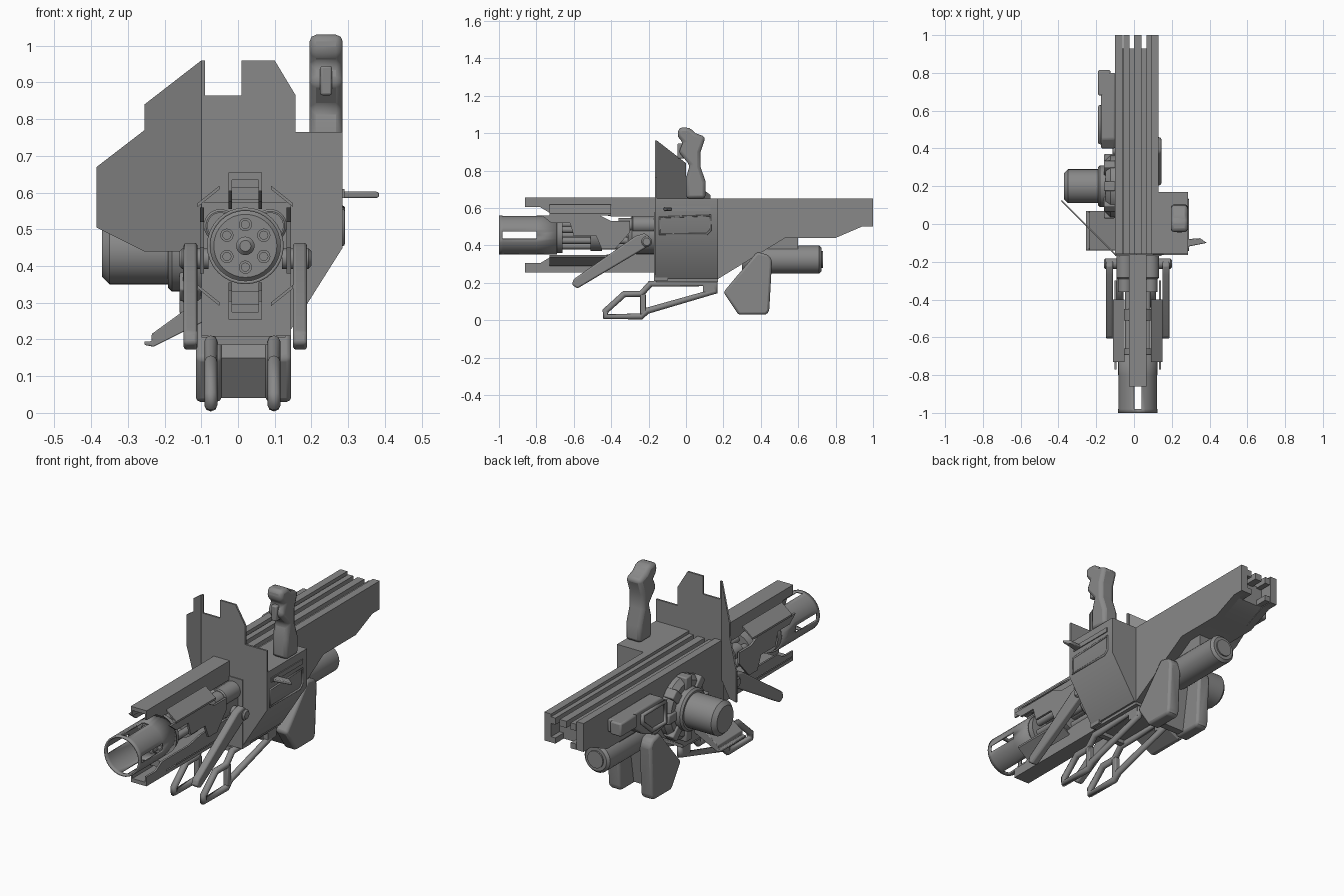
import bpy, bmesh
from math import pi, cos, sin, radians
from mathutils import Vector, Matrix

if "Cube" in bpy.data.objects:
    bpy.data.objects.remove(bpy.data.objects["Cube"])

steel = bpy.data.materials.new("grey steel")
steel.use_nodes = True
steel.diffuse_color = (.25, .25, .25, 1)
steel.node_tree.nodes["Principled BSDF"].inputs["Base Color"].default_value = steel.diffuse_color

# Shared limits of the body and the barrel axis
FRONT, BACK, REAR, MUZZLE = -.16, .17, 1, -1
TOP, BASE, TAIL = .65, .22, .5
LEFT, RIGHT, OUTER = .13, -.1, .285
AXIS_X, AXIS_Z = .02, .455
FORWARD, BACKWARD = (0, -1, 0), (0, 1, 0)


def finish(name, bm, bevel=0, solid=0):
    bmesh.ops.recalc_face_normals(bm, faces=bm.faces)
    mesh = bpy.data.meshes.new(name)
    bm.to_mesh(mesh)
    bm.free()
    mesh.materials.append(steel)
    part = bpy.data.objects.new(name, mesh)
    bpy.context.collection.objects.link(part)
    if solid:
        modifier = part.modifiers.new("Solidify", "SOLIDIFY")
        modifier.thickness, modifier.offset = solid, 0
    if bevel:
        modifier = part.modifiers.new("Bevel", "BEVEL")
        modifier.width, modifier.segments, modifier.limit_method = bevel, 2, "ANGLE"
    bpy.ops.object.select_all(action="DESELECT")
    part.select_set(True)
    bpy.context.view_layer.objects.active = part
    bpy.ops.object.shade_smooth_by_angle(angle=radians(35))
    return part


def prism(name, axis, outline, start, end, bevel=0, warp=None):
    """Extrude an outline along an axis."""
    place = {"X": lambda p, d: Vector((d, p[0], p[1])),
             "Y": lambda p, d: Vector((p[0], d, p[1])),
             "Z": lambda p, d: Vector((p[0], p[1], d))}[axis]
    bm = bmesh.new()
    near = [bm.verts.new(place(p, start)) for p in outline]
    far = [bm.verts.new(place(p, end)) for p in outline]
    bm.faces.new(near)
    bm.faces.new(far)
    for i in range(len(near)):
        bm.faces.new((near[i - 1], near[i], far[i], far[i - 1]))
    if warp:
        for vert in bm.verts:
            vert.co = warp(vert.co)
    return finish(name, bm, bevel)


def box(name, x, y, z, bevel=0):
    outline = [(x[0], y[0]), (x[1], y[0]), (x[1], y[1]), (x[0], y[1])]
    return prism(name, "Z", outline, z[0], z[1], bevel)


def slab(name, centre, half, y, z, bevel=0):
    """Box with its width given about a centre."""
    return box(name, (centre - half, centre + half), y, z, bevel)


def lathe(name, base, direction, profile, segments=32):
    """Spin (distance along axis, radius) pairs round an axis."""
    bm = bmesh.new()
    turn = Vector((0, 0, 1)).rotation_difference(Vector(direction)).to_matrix()
    angles = [2 * pi * i / segments for i in range(segments)]
    rings = [[bm.verts.new(Vector(base) + turn @ Vector((r * cos(a), r * sin(a), d))) for a in angles]
             for d, r in profile]
    for lower, upper in zip(rings, rings[1:]):
        for i in range(segments):
            bm.faces.new((lower[i - 1], lower[i], upper[i], upper[i - 1]))
    bm.faces.new(rings[0])
    bm.faces.new(rings[-1])
    return finish(name, bm)


def cylinder(name, base, direction, length, radius, chamfer=0, segments=32):
    profile = [(0, radius), (length - chamfer, radius)]
    if chamfer:
        profile.append((length, radius - chamfer))
    return lathe(name, base, direction, profile, segments)


def loop_tube(name, x, path, radius):
    """Closed round bar through (y, z) points."""
    curve = bpy.data.curves.new(name, "CURVE")
    curve.dimensions, curve.bevel_depth, curve.bevel_resolution = "3D", radius, 2
    spline = curve.splines.new("POLY")
    spline.points.add(len(path) - 1)
    for point, (y, z) in zip(spline.points, path):
        point.co = (x, y, z, 1)
    spline.use_cyclic_u = True
    curve.materials.append(steel)
    bpy.context.collection.objects.link(bpy.data.objects.new(name, curve))


# Main body: side walls with a stepped underside, a recessed core and ribs on top
belly = [(.8, .44), (.53, .44), (BACK, BASE), (FRONT, BASE)]
wall = [(FRONT, TOP), (REAR, TOP), (REAR, TAIL), (.94, TAIL)] + belly
core = [(FRONT, .61), (.93, .61), (.93, TAIL)] + belly
prism("body_wall_right", "X", wall, RIGHT, RIGHT + .04)
prism("body_wall_left", "X", wall, LEFT - .04, LEFT)
prism("body_core", "X", core, RIGHT + .02, LEFT - .02)
slab("top_centre_rib", AXIS_X, .02, (FRONT, REAR), (.6, .635))
for side in (-1, 1):
    slab("top_step_rib", AXIS_X + side * .06, .015, (FRONT, REAR), (.6, .635))
    slab("rear_end_lip", AXIS_X + side * .06, .015, (.9, REAR), (TAIL, .53))

# Side receiver block with sloped underside
slope = [(OUTER, .45), (.14, BASE)]
prism("receiver_block", "Y", [(.1, TOP), (OUTER, TOP)] + slope + [(.1, BASE)], FRONT, BACK)
box("receiver_front", (RIGHT, .145), (FRONT - .01, RIGHT), (.21, .575))
loop_tube("receiver_frame", OUTER, [(-.14, .46), (-.14, .55), (.13, .56), (.13, .48), (.11, .46)], .006)
box("receiver_slot_plate", (OUTER, OUTER + .005), (-.13, .13), (.585, .61))
lever = [(OUTER, -.12), (.385, -.1), (.35, -.075), (OUTER, -.08)]
prism("charging_lever", "Z", lever, .585, .603, bevel=.004)

# Front plate with a sight notch, and a swept side shield
notch = [(RIGHT, .96), (-.09, .96), (-.09, .865), (.01, .865), (.01, .96), (.1, .96)]
step = [(.157, .865), (.157, .765), (OUTER, .765)]
prism("front_plate", "Y", notch + step + slope + [(RIGHT, BASE)], FRONT - .005, FRONT + .005)
shield = [(RIGHT, .96), (-.255, .84), (-.255, .77), (-.385, .67), (-.385, .505), (-.255, .44), (RIGHT, .44)]
prism("side_shield", "Y", shield, FRONT - .005, FRONT + .005,
      warp=lambda co: co + Vector((0, RIGHT - co.x, 0)))

# Top handle with finger grooves and a button
back_edge = [(.105, TOP), (.105, .74), (.078, .82), (.078, .9), (.105, .98)]
front_edge = [(.02, 1.03), (-.04, 1.03), (-.045, .98), (-.015, .95), (-.04, .9), (.02, .83), (0, .76), (0, TOP)]
prism("top_handle", "X", back_edge + [(.05, 1)] + front_edge, .195, OUTER, bevel=.018)
slab("handle_button", .24, .016, (-.045, 0), (.865, .945), bevel=.006)

# Upper and lower channel rails, mirrored about the barrel axis
for name, side in (("upper_rail", 1), ("lower_rail", -1)):
    def height(offset):
        return AXIS_Z + side * offset
    channel = [(-.86, height(.2)), (FRONT, height(.2)), (FRONT, height(.1)), (-.4, height(.1)),
               (-.5, height(.12)), (-.73, height(.12)), (-.78, height(.15)), (-.86, height(.15))]
    for edge in (-1, 1):
        prism(name + "_side", "X", channel, AXIS_X + edge * .036, AXIS_X + edge * .046)
    slab(name + "_web", AXIS_X, .046, (-.86, FRONT), (height(.18), height(.2)))
    slab(name + "_block", AXIS_X, .04, (-.72, FRONT), (height(.125), height(.16)))
    for edge in (-1, 1):
        corner = [(AXIS_X + edge * (.1 + t), height(.13 - .8 * t + d))
                  for t, d in ((-.03, 0), (.03, 0), (.03, .01), (-.03, .01))]
        prism("angled_shroud_panel", "Y", corner, -.73, -.4)

# Upright shroud panels, recoil cylinders and folded legs on both sides
panel = [(-.77, .56), (-.46, .56), (-.4, .53), (-.3, .53), (-.3, .47), (-.38, .38), (-.45, .38),
         (-.48, .45), (-.6, .45), (-.62, .52), (-.72, .52)]
leg = [(-.19, .44), (-.22, .465), (-.27, .45), (-.6, .22), (-.61, .19), (-.58, .17), (-.21, .39)]
for side in (-1, 1):
    def across(offset):
        return AXIS_X + side * offset
    prism("side_shroud_panel", "X", panel, across(.112), across(.124))
    recoil = (across(.068), FRONT, .51)
    cylinder("recoil_cylinder", recoil, FORWARD, .13, .045, chamfer=.006)
    cylinder("recoil_piston", recoil, FORWARD, .2, .036)
    prism("side_leg", "X", leg, across(.13), across(.168), bevel=.008)
    cylinder("leg_pivot", (across(.1), -.21, .42), (side, 0, 0), .08, .028, chamfer=.008)

# Muzzle sleeve with four slots
bm = bmesh.new()
segments = 32
angles = [2 * pi * i / segments for i in range(segments)]
rings = [[bm.verts.new((AXIS_X + .1 * cos(a), y, AXIS_Z + .1 * sin(a))) for a in angles]
         for y in (MUZZLE, -.98, -.8, -.69)]
for level, (lower, upper) in enumerate(zip(rings, rings[1:])):
    for i in range(segments):
        if level != 1 or i % 8 > 1:
            bm.faces.new((lower[i - 1], lower[i], upper[i], upper[i - 1]))
finish("muzzle_sleeve", bm, solid=.009)

# Barrel cluster
cylinder("barrel_disc", (AXIS_X, -.66, AXIS_Z), FORWARD, .06, .096, chamfer=.01)
cylinder("barrel_spacer", (AXIS_X, -.45, AXIS_Z), FORWARD, .06, .085)
cylinder("barrel_collar", (AXIS_X, FRONT, AXIS_Z), FORWARD, .15, .1, chamfer=.02)
cylinder("centre_shaft", (AXIS_X, FRONT, AXIS_Z), FORWARD, .6, .025, chamfer=.01)
bore = [(0, .018), (.6, .018), (.6, .011), (.5, .011)]
for i in range(6):
    arm = Vector((0, 0, .058)) @ Matrix.Rotation(i * pi / 3, 3, "Y")
    lathe("barrel", Vector((AXIS_X, FRONT, AXIS_Z)) + arm, FORWARD, bore, segments=16)

# Lower stirrup frames
stirrup = [(-.43, .02), (-.43, .05), (-.33, .14), (-.24, .14), (-.19, .195), (.155, .195), (.155, .155),
           (-.21, .05), (-.24, .02)]
for side in (-1, 1):
    x = .012 + side * .086
    loop_tube("stirrup_frame", x, stirrup, .0175)
    slab("stirrup_brace", x, .015, (-.245, -.215), (.03, .14), bevel=.005)
    slab("stirrup_gusset", x, .015, (.09, .16), (.15, .2))
slab("stirrup_cross_bar", .012, .086, (-.18, -.15), (.185, .21))
box("receiver_floor", (RIGHT, LEFT), (FRONT, BACK), (.205, BASE))

# Rear shoulder fins, their joining slab and the rear cylinder
fin = [(.2, .15), (.28, .03), (.43, .03), (.445, .05), (.46, .32), (.44, .35), (.38, .365)]
for side in (-1, 1):
    prism("shoulder_fin", "X", fin, .015 + side * .06, .015 + side * .13, bevel=.015)
prism("shoulder_slab", "X", [(.22, .15), (.29, .04), (.33, .04), (.38, .36)], -.06, .09)
cylinder("rear_cylinder", (AXIS_X, .3, .325), BACKWARD, .425, .075, chamfer=.013)
cylinder("rear_cylinder_cap", (AXIS_X, .7, .325), BACKWARD, .032, .045)
slab("rear_cylinder_mount", AXIS_X, .05, (.36, .6), (.36, .46))

# Side drum with a clamped flange
hub = Vector((RIGHT, .2, .44))
cylinder("drum", hub, (-1, 0, 0), .27, .09, chamfer=.02)
cylinder("drum_collar", hub, (-1, 0, 0), .09, .11, chamfer=.01)
cylinder("drum_flange", hub, (-1, 0, 0), .05, .165, chamfer=.025)
for i in range(8):
    clamp = box("flange_clamp", (-.06, 0), (-.025, .025), (.1, .17), bevel=.006)
    clamp.matrix_world = Matrix.Translation(hub) @ Matrix.Rotation(i * pi / 4, 4, "X")

# Feed cover behind the drum, with a carry loop
cover = [(.4, .44), (.4, .56), (.45, .6), (.8, .6), (.8, .53), (.68, .52), (.6, .46), (.5, .42)]
prism("feed_cover", "X", cover, -.175, RIGHT, bevel=.008)
box("feed_cover_tail", (-.19, -.125), (.68, .815), (.53, .6), bevel=.008)
loop_tube("feed_loop", -.178, [(.43, .46), (.43, .57), (.62, .57), (.62, .53), (.54, .46)], .012)

# Ejector flap on the lower right
flap = [(-.09, .32), (-.235, .215), (-.235, .195), (-.255, .195), (-.255, .185), (-.23, .18), (-.09, .25)]
prism("ejector_flap", "Y", flap, -.14, .07, bevel=.003)
